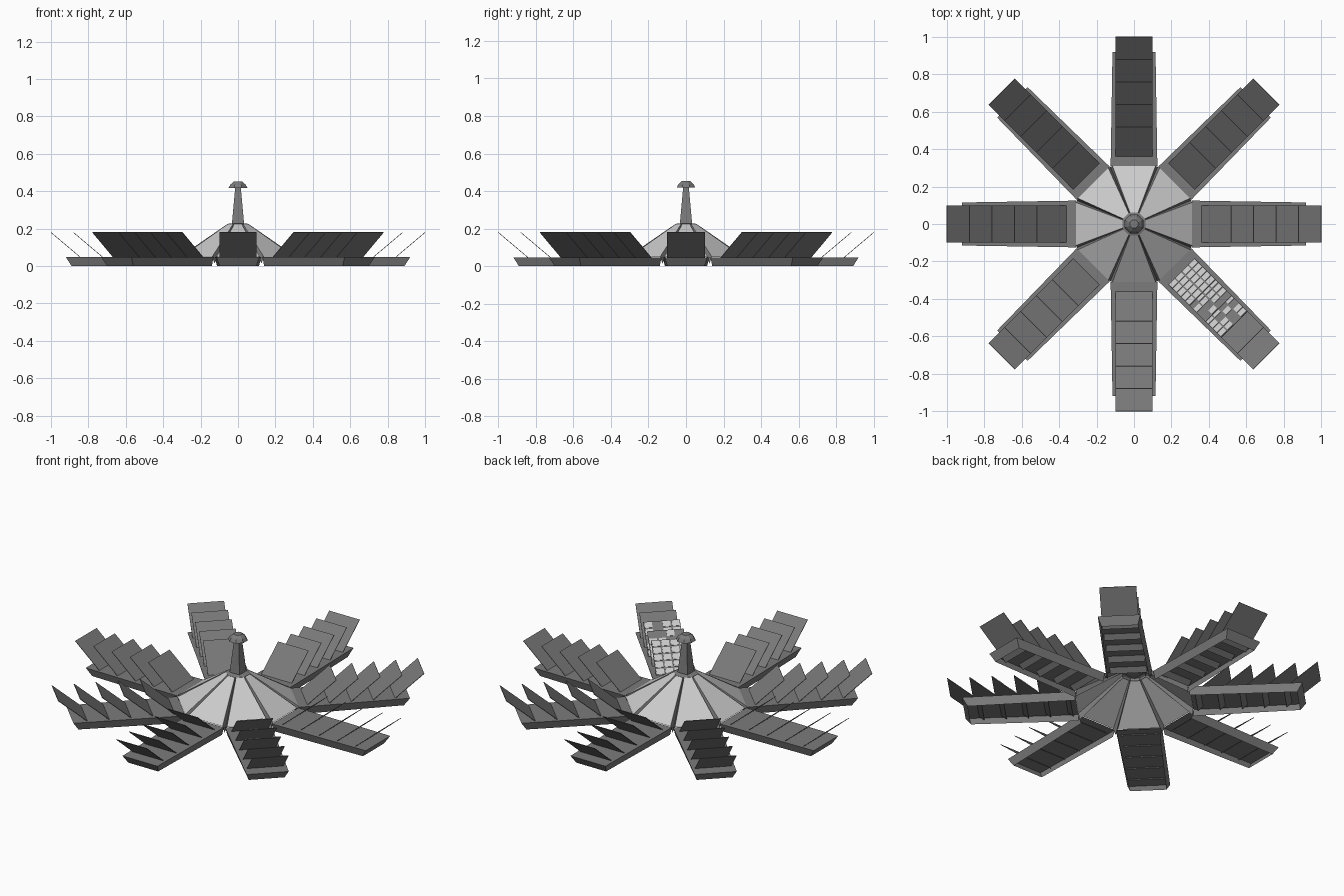
import bpy, bmesh, math, random
from mathutils import Matrix, Vector

if "Cube" in bpy.data.objects:
    bpy.data.objects.remove(bpy.data.objects["Cube"])

random.seed(4)


def material(name, v):
    m = bpy.data.materials.new(name)
    m.diffuse_color = (v, v, v, 1)
    m.use_nodes = True
    m.node_tree.nodes["Principled BSDF"].inputs["Base Color"].default_value = m.diffuse_color
    return m


LIGHT = material("light grey", 0.60)
MID = material("mid grey", 0.20)
PANEL = material("panel grey", 0.19)


def build(name, faces, mat, angle=0.0):
    """Make an object from a list of polygons, turned about z."""
    bm = bmesh.new()
    for f in faces:
        bm.faces.new([bm.verts.new(p) for p in f])
    bmesh.ops.remove_doubles(bm, verts=bm.verts, dist=1e-5)
    bmesh.ops.recalc_face_normals(bm, faces=bm.faces)
    bmesh.ops.transform(bm, matrix=Matrix.Rotation(angle, 4, 'Z'), verts=bm.verts)
    me = bpy.data.meshes.new(name)
    bm.to_mesh(me)
    bm.free()
    me.materials.append(mat)
    ob = bpy.data.objects.new(name, me)
    bpy.context.collection.objects.link(ob)
    return ob


def lathe(name, profile, sides, mat, cap_bottom=True):
    """Stack of regular rings (apothem, z) with flats facing the axes."""
    k = 1 / math.cos(math.pi / sides)
    rings = [[(r * k * math.cos((i + .5) * math.tau / sides),
               r * k * math.sin((i + .5) * math.tau / sides), z)
              for i in range(sides)] for r, z in profile]
    faces = [rings[-1]] + ([rings[0][::-1]] if cap_bottom else [])
    for a, b in zip(rings, rings[1:]):
        for i in range(sides):
            j = (i + 1) % sides
            faces.append([a[i], a[j], b[j], b[i]])
    return build(name, faces, mat)


RUN, Z0, Z1, HW = 0.16, 0.045, 0.18, 0.10   # slanted panel shape


def panel_point(base, u, y, lift=0.0):
    n = Vector((-(Z1 - Z0), 0, RUN)).normalized()
    return Vector((base + RUN * u, y, Z0 + (Z1 - Z0) * u)) + n * lift


def slab(base, u0, u1, y0, y1, lo, hi):
    """Thin box lying on the slanted panel plane."""
    b, t = [[panel_point(base, u, y, l) for u, y in
             ((u0, y0), (u1, y0), (u1, y1), (u0, y1))] for l in (lo, hi)]
    return [b[::-1], t] + [[b[i], b[(i + 1) % 4], t[(i + 1) % 4], t[i]] for i in range(4)]


for k in range(8):
    ang = k * math.tau / 8

    # hub roof sector
    si, so = (0.06, 0.021, 0.222), (0.31, 0.115, 0.05)
    mir = lambda p: (p[0], -p[1], p[2])
    build("hub_sector", [[mir(si), mir(so), so, si]], LIGHT, ang)

    # V-shaped groove between this sector and the next
    rot = Matrix.Rotation(math.tau / 8, 4, 'Z')
    ni, no = rot @ Vector(mir(si)), rot @ Vector(mir(so))
    vi = (Vector(si) + ni) / 2 - Vector((0, 0, 0.012))
    vo = (Vector(so) + no) / 2 - Vector((0, 0, 0.035))
    build("hub_groove", [[si, so, vo, vi], [ni, vi, vo, no]], MID, ang)

    # arm tray: deck with flared skirt, open underneath
    top = [(0.31, -0.125, 0.047), (0.92, -0.115, 0.047),
           (0.92, 0.115, 0.047), (0.31, 0.125, 0.047)]
    bot = [(0.31, -0.112, 0), (0.89, -0.098, 0), (0.89, 0.098, 0), (0.31, 0.112, 0)]
    build("arm_tray", [top] + [[bot[i], bot[i + 1], top[i + 1], top[i]] for i in range(3)],
          MID, ang)

    # slanted panels, reaching a little through the deck
    faces = []
    for i in range(5):
        faces += slab(0.36 + 0.12 * i, -0.15, 1, -HW, HW, -0.002, 0.001)
    build("arm_panels", faces, PANEL, ang)

    # light tiles on the front right arm, thinning outward
    if k == 7:
        tiles = []
        for i, chance in enumerate((1.0, 0.7, 0.5)):
            for r in range(5):
                for c in range(4):
                    if random.random() <= chance:
                        u, y = r / 5, -HW + c * 0.05
                        tiles += slab(0.36 + 0.12 * i, u + .02, u + .18,
                                      y + .004, y + .046, 0.001, 0.004)
        build("panel_tiles", tiles, LIGHT, ang)

# centre collar, mast and mast cap
lathe("hub_collar", [(0.062, 0.205), (0.062, 0.222), (0.045, 0.228)], 8, MID, False)
lathe("mast", [(0.034, 0.21), (0.015, 0.42)], 4, MID)
lathe("mast_cap", [(0.05, 0.418), (0.04, 0.436), (0.022, 0.453)], 8, MID)
